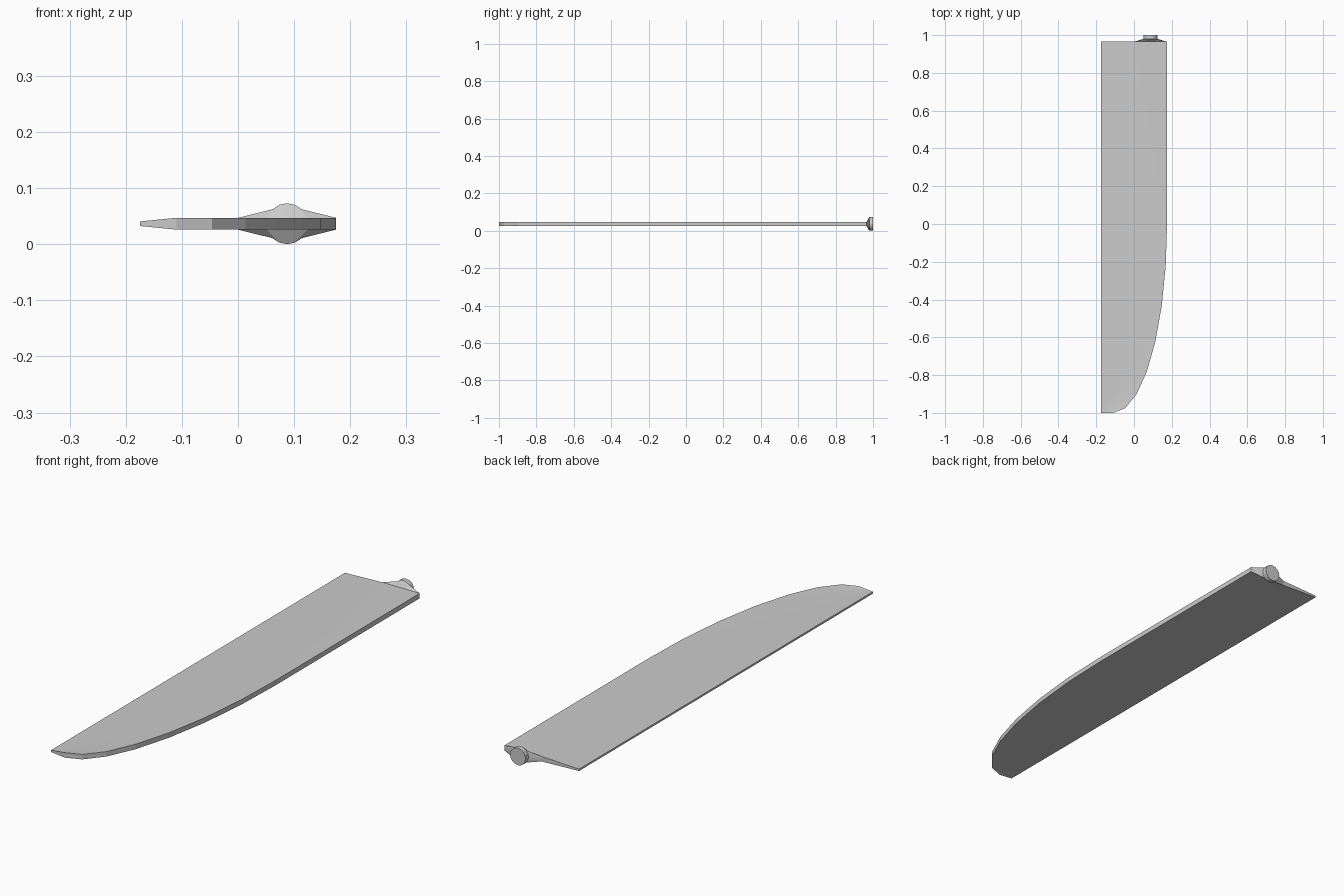
import bpy, bmesh, math

if "Cube" in bpy.data.objects:
    bpy.data.objects.remove(bpy.data.objects["Cube"])

Z = 0.0365      # mid-plane height
HALF = 0.0105   # half thickness of the blade body
THIN = 0.004    # half thickness along the thin edge
BACK = 0.965    # y of the blade root


def finish(bm, name):
    bmesh.ops.recalc_face_normals(bm, faces=bm.faces)
    mesh = bpy.data.meshes.new(name)
    bm.to_mesh(mesh)
    bm.free()
    bpy.context.collection.objects.link(bpy.data.objects.new(name, mesh))


# Blade: straight thin edge at left, elliptical tip at right, fanned faces
outline = [(-0.175, BACK, THIN), (-0.175, -1, THIN)]
for i in range(8):
    a = math.pi / 2 * (1 - i / 7)
    outline.append((-0.11 + 0.285 * math.cos(a), -math.sin(a), HALF))
outline += [(0.175, BACK, HALF), (0.0, BACK, HALF)]

bm = bmesh.new()
top = [bm.verts.new((x, y, Z + h)) for x, y, h in outline]
low = [bm.verts.new((x, y, Z - h)) for x, y, h in outline]
n = len(outline)
for ring in (top, low):
    for i in range(2, 9):                       # tip fan from the front corner
        bm.faces.new((ring[1], ring[i], ring[i + 1]))
    bm.faces.new((ring[0], ring[1], ring[9]))
    bm.faces.new((ring[0], ring[9], ring[11]))
    bm.faces.new((ring[11], ring[9], ring[10]))
for i in range(n):
    j = (i + 1) % n
    bm.faces.new((top[i], top[j], low[j], low[i]))
finish(bm, "blade")

# Root fitting: rectangle lofted to a round 16-sided stub
bm = bmesh.new()
SIDES, CX, R = 16, 0.0875, 0.0365
rings = [[], [], []]
for i in range(SIDES):
    a = 2 * math.pi * i / SIDES
    c, s = math.cos(a), math.sin(a)
    m = max(abs(c), abs(s))
    rings[0].append(bm.verts.new((CX + 0.0875 * c / m, BACK, Z + HALF * s / m)))
    for ring, y in ((rings[1], 0.98), (rings[2], 1.0)):
        ring.append(bm.verts.new((CX + R * c, y, Z + R * s)))
for r0, r1 in zip(rings, rings[1:]):
    for i in range(SIDES):
        j = (i + 1) % SIDES
        bm.faces.new((r0[i], r0[j], r1[j], r1[i]))
bm.faces.new(rings[0])
bm.faces.new(rings[2])
finish(bm, "root_stub")
